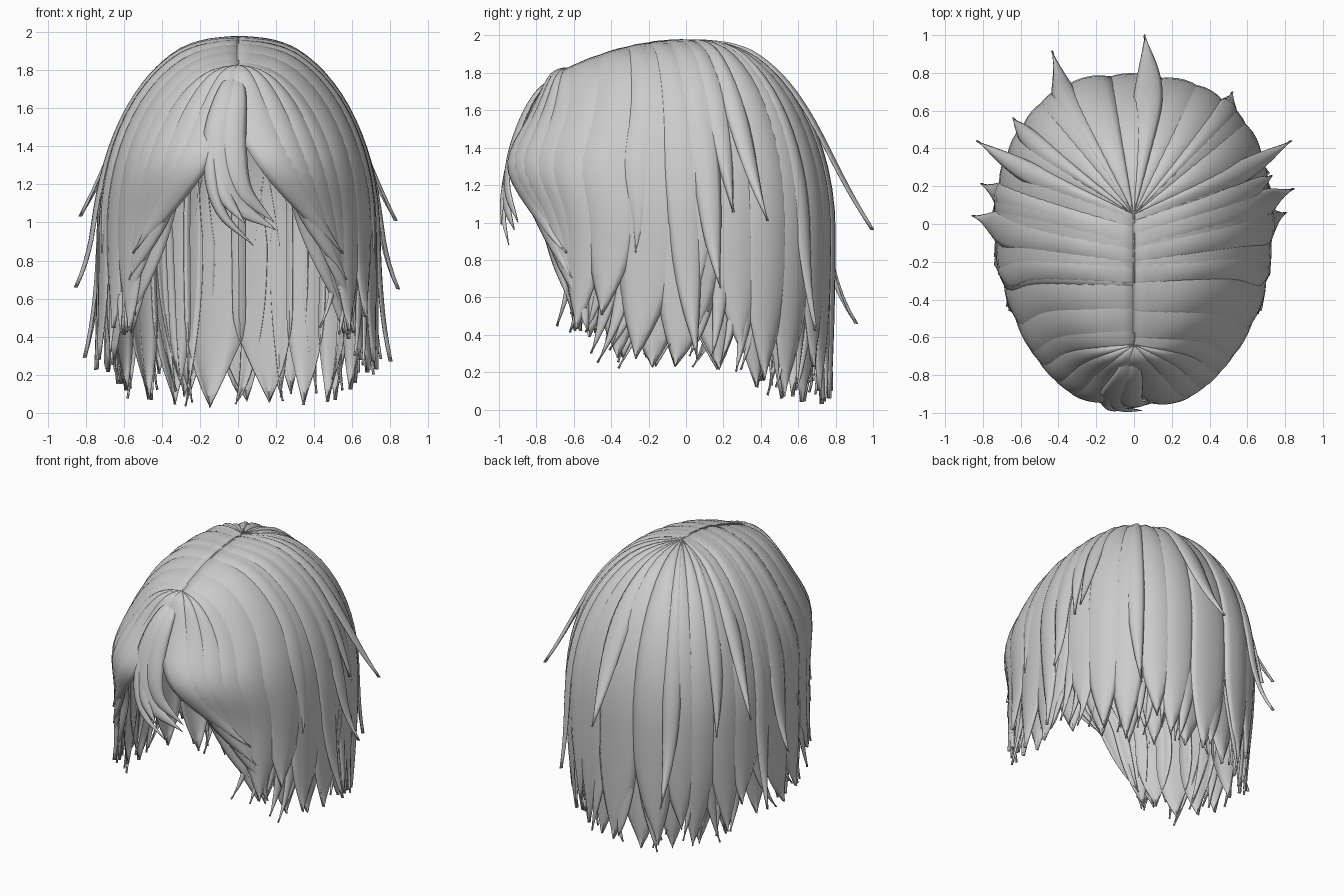
import bpy, bmesh, math, random
from mathutils import Vector

if "Cube" in bpy.data.objects:
    bpy.data.objects.remove(bpy.data.objects["Cube"])

random.seed(4)
R = math.radians
Z_EQ = 0.95                      # height where the hair starts to hang straight

mat = bpy.data.materials.new("light_grey_hair")
mat.diffuse_color = (0.6, 0.6, 0.6, 1)
mat.use_nodes = True
mat.node_tree.nodes["Principled BSDF"].inputs["Base Color"].default_value = mat.diffuse_color


def lerp_table(tab, x):
    if x <= tab[0][0]:
        return tab[0][1]
    for (x0, y0), (x1, y1) in zip(tab, tab[1:]):
        if x <= x1:
            return y0 + (y1 - y0) * (x - x0) / (x1 - x0)
    return tab[-1][1]


HEM = [(40, .6), (48, .45), (60, .32), (75, .2), (90, .23), (105, .16), (135, .05), (180, .02)]
ROOT = [(40, -.64), (110, .05)]
TUCK = [(100, 0), (130, .12), (150, .12), (170, .04)]


def spow(v, p):
    return math.copysign(abs(v) ** p, v)


# Head-shaped surface: a = angle from the front, t = root to tip
def shell(a, t, hem, off):
    zroot = lerp_table(ROOT, abs(a))
    ztop = 1.972 - 0.37 * zroot ** 2
    phi_end = 90 if hem < Z_EQ else math.degrees(math.acos((hem - Z_EQ) / (ztop - Z_EQ)))
    l1, l2 = 1.25 * phi_end / 90, max(0, Z_EQ - hem)
    d = t * (l1 + l2)
    phi = R(min(phi_end, d / 1.25 * 90.3 - .3))
    drop = max(0, d - l1)
    f, z = spow(math.sin(phi), .93), Z_EQ + (ztop - Z_EQ) * math.cos(phi) - drop
    f -= lerp_table(TUCK, abs(a)) * drop ** 2        # nape tucks in
    s, c = math.sin(R(a)), math.cos(R(a))
    rx = 0.715 * spow(s, .8)
    ry = -(0.84 if c > 0 else 0.78) * spow(c, .9)
    p = Vector((rx * f, zroot + (ry - zroot) * f, z))
    p.y -= 0.12 * max(0, c) * math.exp(-((z - 1.3) / .22) ** 2)     # fringe bulge
    n = Vector((s * math.sin(phi), -c * math.sin(phi), math.cos(phi)))
    return p + n * off * max(.3, min(1, f * 2.5))


def add_grid(bm, fn, rows, cols, flip):
    g = [[bm.verts.new(fn(i / rows, 2 * j / cols - 1)) for j in range(cols + 1)] for i in range(rows + 1)]
    for i in range(rows):
        for j in range(cols):
            q = [g[i][j], g[i + 1][j], g[i + 1][j + 1], g[i][j + 1]]
            bm.faces.new(q[::-1] if flip else q)


# One tapered lock lying on the shell, beginning at t0
def lock(bm, side, a0, a1, hem, w, off=0., lift=0., taper=.6, bulge=.02, power=3, t0=0.):
    def fn(u, v):
        t = t0 + (1 - t0) * u
        k = max(0, (t - taper) / (1 - taper))
        ww = w * max(.008, 1 - k ** 1.8)
        if t0:
            ww *= min(1, .1 + u * 3)
        a = a0 + (a1 - a0) * t ** power + v * ww
        p = shell(a, t, hem, off + bulge * (1 - v * v) + lift * t ** 6)
        return Vector((p.x * side, p.y, p.z))
    add_grid(bm, fn, 24, 6, side < 0)


# Free lock following points, used for the centre fringe
def free_lock(bm, pts, w):
    pts = [Vector(p) for p in pts]
    ext = [pts[0] * 2 - pts[1]] + pts + [pts[-1] * 2 - pts[-2]]

    def path(t):
        x = min(t, .9999) * (len(pts) - 1)
        i, u = int(x), x - int(x)
        a, b, c, d = ext[i:i + 4]
        return .5 * (2 * b + (c - a) * u + (2 * a - 5 * b + 4 * c - d) * u * u + (3 * b - a - 3 * c + d) * u ** 3)

    def fn(t, v):
        tan = (path(min(1, t + .02)) - path(max(0, t - .02))).normalized()
        sid = tan.cross(Vector((0, -1, .2))).normalized()
        ww = w * max(.02, math.sin(math.pi * t))
        return path(t) - sid * v * ww + Vector((0, -.03, 0)) * (1 - v * v) * ww / w
    add_grid(bm, fn, 24, 6, False)


def finish(bm, name):
    me = bpy.data.meshes.new(name)
    bm.to_mesh(me)
    bm.free()
    me.materials.append(mat)
    me.polygons.foreach_set("use_smooth", [True] * len(me.polygons))
    ob = bpy.data.objects.new(name, me)
    bpy.context.collection.objects.link(ob)
    m = ob.modifiers.new("thickness", 'SOLIDIFY')
    m.thickness, m.offset = .006, -1


rnd = random.uniform

# Inner layer: wide locks that close the whole cap
bm = bmesh.new()
for s in (1, -1):
    for a in (54, 66, 81, 99, 117, 135, 153, 171):
        lock(bm, s, a, a + rnd(-2, 3), lerp_table(HEM, a) + rnd(0, .03), 10.5, -.03, taper=.78)
finish(bm, "inner_locks")

# Outer layer: overlapping locks with staggered tips
bm = bmesh.new()
for s in (1, -1):
    for i, a in enumerate(range(52, 178, 14)):
        hem = lerp_table(HEM, a) + (.02, .2, .06)[i % 3] * rnd(.8, 1.2)
        sway = rnd(-9, -2) if a < 100 else rnd(-4, 5)
        lock(bm, s, a, a + sway, hem, 10.5, rnd(-.006, .006), rnd(0, .02), taper=.7)
    lock(bm, s, 78, 74, .84, 6, .006, taper=.6)
    lock(bm, s, 97, 94, .66, 7, .008, taper=.55)
lock(bm, 1, 180, 178, .06, 8, 0, taper=.7)
finish(bm, "outer_locks")

# Pointed locks along the hem
bm = bmesh.new()
for s in (1, -1):
    for i in range(22):
        a = 50 + i * 6 + rnd(-2, 2)
        sway = rnd(-16, -4) if a < 110 else rnd(-10, 8)
        lock(bm, s, a, a + sway, lerp_table(HEM, a) + rnd(0, .12), rnd(3.5, 5),
             rnd(-.022, -.01), rnd(-.03, .05), taper=.7, bulge=.012, power=6, t0=.45)
finish(bm, "hem_wisps")

# Flyaway locks kicking outwards
bm = bmesh.new()
for s, a, hem, lift in ((1, 114, 1.0, .17), (1, 99, .65, .12), (1, 92, .27, .07), (1, 177, .96, .2),
                        (-1, 114, 1.02, .17), (-1, 91, .66, .12), (-1, 101, .29, .09),
                        (-1, 155, .46, .21), (1, 142, .42, .08), (-1, 128, .9, .05), (1, 105, 1.05, .02)):
    lock(bm, s, a - 3, a + 1, hem, 5.5, .008, lift, taper=.5)
finish(bm, "flyaway_locks")

# Side curtains sweeping from the front parting round the face
bm = bmesh.new()
for s, shift in ((1, -2), (-1, 3)):
    for a0, a1, hem, w, off in ((5, 44, .84, 9, .012), (17, 47, .7, 9, .006), (29, 51, .56, 9, 0),
                                (41, 54, .42, 9, -.004), (22, 46, .54, 8, -.025), (36, 49, .42, 9, -.025)):
        lock(bm, s, a0 + shift, a1, hem, w, off, taper=.68, power=3.3)
finish(bm, "side_curtains")

# Centre fringe locks curling across the forehead
bm = bmesh.new()
top = (0, -.64, 1.82)
free_lock(bm, [top, (-.05, -.8, 1.68), (-.1, -.91, 1.4), (-.04, -.96, 1.13), (.2, -.92, .96)], .085)
free_lock(bm, [top, (-.08, -.8, 1.64), (-.14, -.93, 1.32), (-.09, -.97, 1.06), (.08, -.95, .88)], .04)
free_lock(bm, [top, (-.01, -.8, 1.68), (-.03, -.91, 1.42), (.02, -.95, 1.18), (.19, -.9, 1.0)], .075)
free_lock(bm, [top, (-.06, -.8, 1.66), (-.11, -.9, 1.4), (-.07, -.97, 1.15), (.04, -.99, .99)], .06)
finish(bm, "centre_fringe")
